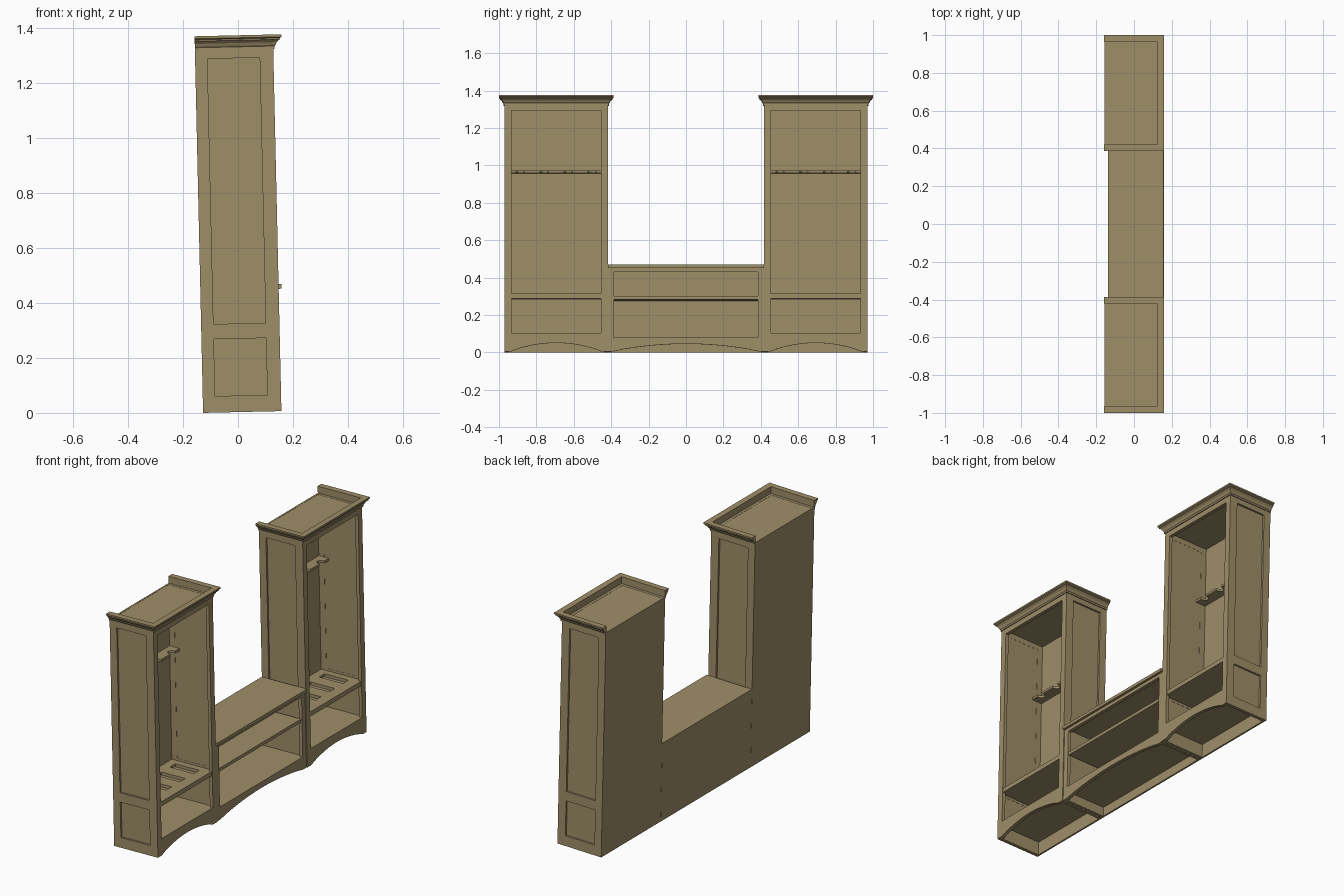
import bpy, bmesh, math
from mathutils import Matrix

if "Cube" in bpy.data.objects:
    bpy.data.objects.remove(bpy.data.objects["Cube"])

wood = bpy.data.materials.new("tan wood")
wood.diffuse_color = (0.345, 0.272, 0.140, 1)
wood.use_nodes = True
wood.node_tree.nodes["Principled BSDF"].inputs["Base Color"].default_value = wood.diffuse_color

# The whole piece leans back very slightly
LEAN = Matrix.Translation((0.003, 0, 0.003)) @ Matrix.Rotation(-0.0226, 4, 'Y')
XB, XF = -0.13, 0.155          # back and front planes
Y0, Y1 = 0.418, 0.97           # inner and outer side of a tower
BODY = 1.33                    # tower height under the crown


def finish(name, bm):
    bmesh.ops.recalc_face_normals(bm, faces=bm.faces)
    me = bpy.data.meshes.new(name)
    bm.to_mesh(me)
    bm.free()
    me.transform(LEAN)
    me.materials.append(wood)
    ob = bpy.data.objects.new(name, me)
    bpy.context.collection.objects.link(ob)


def boxes(name, items):
    """Each item is x0, x1, y0, y1, z0, z1."""
    bm = bmesh.new()
    for x0, x1, y0, y1, z0, z1 in items:
        m = Matrix.Translation(((x0 + x1) / 2, (y0 + y1) / 2, (z0 + z1) / 2)) \
            @ Matrix.Diagonal((abs(x1 - x0), abs(y1 - y0), abs(z1 - z0), 1))
        bmesh.ops.create_cube(bm, size=1, matrix=m)
    finish(name, bm)


def prism(name, pts, offset):
    """Extrude a closed outline of 3D points by offset."""
    bm = bmesh.new()
    f = bm.faces.new([bm.verts.new(p) for p in pts])
    ext = bmesh.ops.extrude_face_region(bm, geom=[f])
    vs = [v for v in ext['geom'] if isinstance(v, bmesh.types.BMVert)]
    bmesh.ops.translate(bm, verts=vs, vec=offset)
    finish(name, bm)


def arched_apron(name, ya, yb, top, foot, rise, xf):
    n = 14
    pts = [(xf, ya, 0), (xf, ya, top), (xf, yb, top), (xf, yb, 0)]
    a, b = yb - foot, ya + foot
    for i in range(n + 1):
        t = i / n
        pts.append((xf, a + (b - a) * t, rise * math.sin(math.pi * t) ** 0.8 if 0 < i < n else 0))
    prism(name, pts, (-0.02, 0, 0))


def crown(name, ya, yb):
    # moulding profile: outward distance, height; mitred round three sides
    prof = [(-0.004, 1.318), (0.005, 1.318), (0.005, 1.328), (0.009, 1.333), (0.013, 1.342),
            (0.021, 1.350), (0.025, 1.352), (0.025, 1.357), (0.031, 1.361), (0.031, 1.370),
            (-0.004, 1.370)]
    bm = bmesh.new()
    rings = []
    for x, y, dx, dy in [(XB, ya, 0, -1), (XF, ya, 1, -1), (XF, yb, 1, 1), (XB, yb, 0, 1)]:
        rings.append([bm.verts.new((x + dx * o, y + dy * o, z)) for o, z in prof])
    k = len(prof)
    for r, q in zip(rings, rings[1:]):
        for i in range(k):
            j = (i + 1) % k
            bm.faces.new((r[i], r[j], q[j], q[i]))
    bm.faces.new(rings[0])
    bm.faces.new(rings[-1])
    finish(name, bm)


def tower(side, s):
    ya, yb = sorted((s * Y0, s * Y1))
    ia, ib = ya + 0.037, yb - 0.037       # front opening
    wa, wb = ya + 0.02, yb - 0.02         # inside of side frames
    xi = XF - 0.02                        # back of the front frame
    boxes(side + "_tower_back", [(XB, XB + 0.01, ya, yb, 0, BODY)])
    # front frame
    boxes(side + "_tower_front_frame", [
        (xi, XF, ya, ia, 0, BODY), (xi, XF, ib, yb, 0, BODY),
        (xi, XF, ia, ib, 1.287, BODY)])
    arched_apron(side + "_tower_apron", ia, ib, 0.098, 0.0, 0.045, XF)
    # framed sides with recessed panels
    for tag, o, d in (("low_y", ya, 1), ("high_y", yb, -1)):
        a, b = o, o + d * 0.02
        boxes(f"{side}_tower_{tag}_side_frame", [
            (XB + 0.01, -0.085, a, b, 0, BODY), (0.105, xi, a, b, 0, BODY),
            (-0.085, 0.105, a, b, 0, 0.06), (-0.085, 0.105, a, b, 0.267, 0.322),
            (-0.085, 0.105, a, b, 1.287, BODY)])
        boxes(f"{side}_tower_{tag}_side_panel",
              [(-0.085, 0.105, o + d * 0.011, o + d * 0.019, 0.06, 1.287)])
    # top and bottom boards
    boxes(side + "_tower_top_board", [(XB + 0.01, xi, wa, wb, 1.318, 1.329)])
    boxes(side + "_tower_bottom_board", [(XB + 0.01, xi, wa, wb, 0.08, 0.096)])
    # shelf with long slots running front to back
    x0, x1, n = XB + 0.01, XF - 0.004, 4
    items = [(x0, -0.07, wa, wb, 0.293, 0.308), (0.085, xi, wa, wb, 0.293, 0.308),
             (xi, x1, ia, ib, 0.282, 0.308), (x0, xi, wa, wb, 0.282, 0.290)]
    step = (wb - wa) / n
    for i in range(n + 1):
        c = wa + i * step
        items.append((-0.07, 0.085, max(wa, c - step * 0.3), min(wb, c + step * 0.3), 0.290, 0.308))
    boxes(side + "_tower_slotted_shelf", items)
    # upper rest with rounded notches
    z, xe, r = 0.958, XB + 0.075, 0.022
    pts = [(x0, wa, z), (xe, wa, z)]
    for i in range(n):
        c = wa + (i + 0.5) * step
        for k in range(9):
            t = math.pi * k / 8
            pts.append((xe - r * 1.4 * math.sin(t), c - r * math.cos(t), z))
    pts += [(xe, wb, z), (x0, wb, z)]
    prism(side + "_tower_notched_rest", pts, (0, 0, 0.014))
    crown(side + "_tower_crown", ya, yb)


for side, s in (("left", -1), ("right", 1)):
    tower(side, s)

# low bench between the towers
W, BF = Y0 - 0.001, XF - 0.004
boxes("bench_back", [(XB, XB + 0.01, -W, W, 0, 0.445)])
boxes("bench_top", [(XB, XF + 0.01, -W, W, 0.445, 0.463)])
boxes("bench_front_frame", [
    (BF - 0.02, BF, -W, -0.385, 0, 0.445), (BF - 0.02, BF, 0.385, W, 0, 0.445),
    (BF - 0.02, BF, -0.385, 0.385, 0.425, 0.445)])
boxes("bench_sides", [(XB + 0.01, BF - 0.02, s * 0.40, s * W, 0, 0.445) for s in (-1, 1)])
boxes("bench_middle_shelf", [(XB + 0.01, BF - 0.006, -0.385, 0.385, 0.276, 0.295)])
boxes("bench_bottom_board", [(XB + 0.01, BF - 0.02, -0.40, 0.40, 0.055, 0.072)])
arched_apron("bench_apron", -0.385, 0.385, 0.074, 0.0, 0.04, BF)
